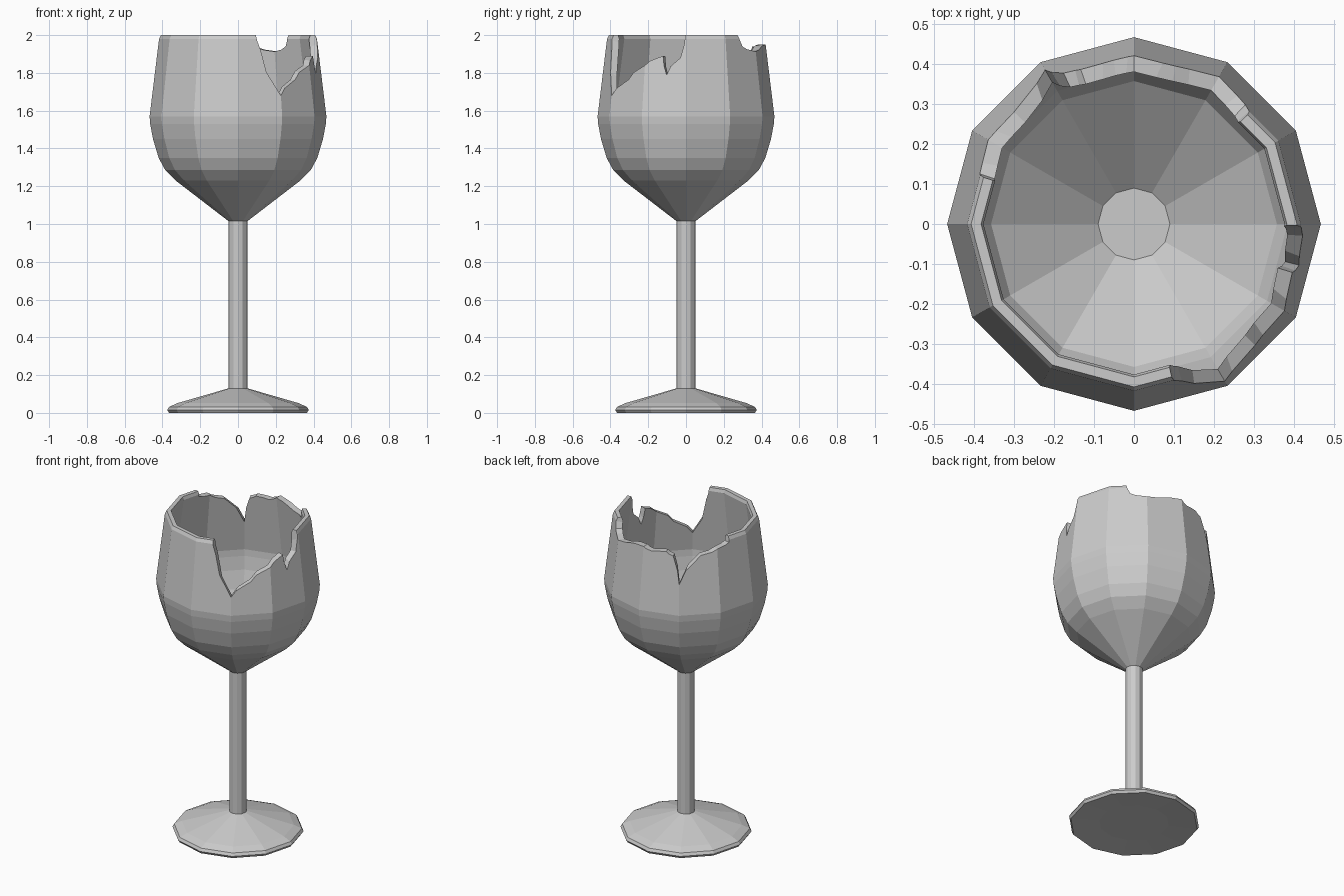
import bpy, bmesh
from math import cos, sin, pi, radians

if "Cube" in bpy.data.objects:
    bpy.data.objects.remove(bpy.data.objects["Cube"])

SIDES = 12


def make_object(name, bm):
    bmesh.ops.recalc_face_normals(bm, faces=bm.faces)
    mesh = bpy.data.meshes.new(name)
    bm.to_mesh(mesh)
    bm.free()
    obj = bpy.data.objects.new(name, mesh)
    bpy.context.collection.objects.link(obj)
    return obj


def bridge(bm, a, b):
    n = len(a)
    for i in range(n):
        j = (i + 1) % n
        bm.faces.new((a[i], a[j], b[j], b[i]))


# Glass: one closed profile (radius, height) from underside to bowl floor
profile = [
    (0.20, 0.008), (0.365, 0.0), (0.375, 0.015), (0.365, 0.032), (0.32, 0.052),
    (0.05, 0.13), (0.05, 1.015),                                  # foot, stem
    (0.33, 1.23), (0.385, 1.285), (0.42, 1.35), (0.45, 1.45),
    (0.465, 1.53), (0.468, 1.57), (0.418, 1.98), (0.408, 2.0),    # bowl outside
    (0.383, 2.0), (0.377, 1.98), (0.435, 1.57), (0.432, 1.53),
    (0.418, 1.45), (0.385, 1.345), (0.358, 1.295), (0.09, 1.085)  # bowl inside
]
bm = bmesh.new()
rings = [[bm.verts.new((r * cos(2 * pi * i / SIDES), r * sin(2 * pi * i / SIDES), z))
          for i in range(SIDES)] for r, z in profile]
for a, b in zip(rings, rings[1:]):
    bridge(bm, a, b)
bm.faces.new(rings[0])
bm.faces.new(rings[-1])
glass = make_object("broken_wine_glass", bm)

# Break line: (angle in degrees, height) around the rim; 2.05 leaves it whole
breaks = [
    (0, 2.03), (15, 2.05), (30, 2.05), (43, 2.03), (47, 1.94), (60, 1.913),
    (75, 1.935), (90, 1.95), (97, 1.93), (109, 1.94), (115, 1.92), (120, 1.755),
    (137, 1.92), (150, 1.95), (162, 1.965), (165, 2.05), (185, 2.05), (205, 2.05),
    (225, 2.05), (245, 2.05), (265, 2.05), (283, 2.04), (287, 1.92), (300, 1.68),
    (315, 1.765), (330, 1.84), (343, 1.89), (346, 1.79), (356, 1.88)
]
bm = bmesh.new()


def cutter_ring(r, top=None):
    return [bm.verts.new((r * cos(radians(a)), r * sin(radians(a)), top or z))
            for a, z in breaks]


loops = [cutter_ring(0.25), cutter_ring(0.6), cutter_ring(0.6, 2.3), cutter_ring(0.25, 2.3)]
for i in range(4):
    bridge(bm, loops[i], loops[(i + 1) % 4])
bmesh.ops.triangulate(bm, faces=bm.faces[:])
cutter = make_object("break_cutter", bm)
cutter.hide_render = True

# Cut the jagged rim
mod = glass.modifiers.new("break", 'BOOLEAN')
mod.operation = 'DIFFERENCE'
mod.solver = 'EXACT'
mod.object = cutter
bpy.context.view_layer.objects.active = glass
bpy.ops.object.modifier_apply(modifier=mod.name)
bpy.data.objects.remove(cutter)
